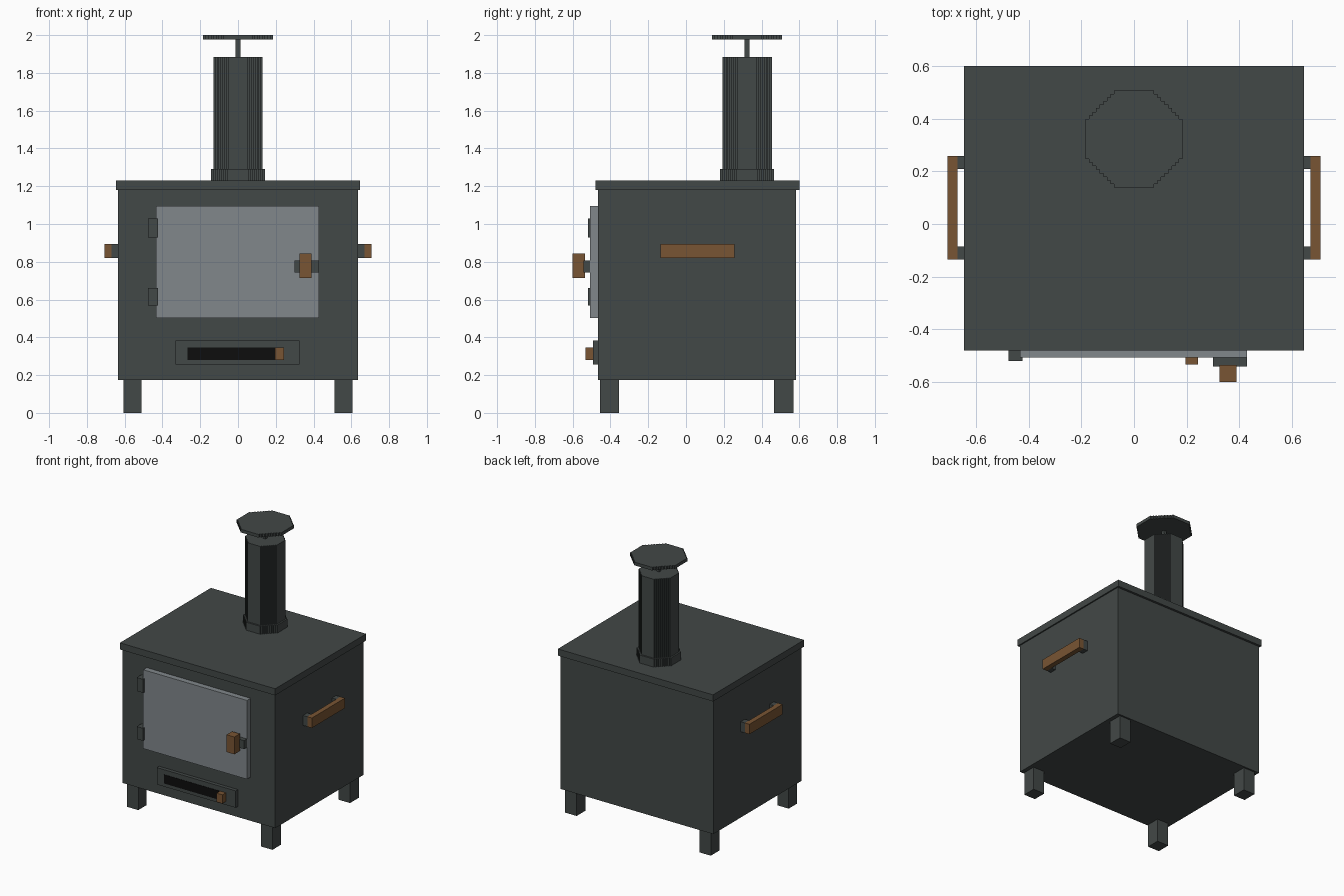
import bpy
import bmesh
from mathutils import Matrix, Vector

default = bpy.data.objects.get("Cube")
if default:
    bpy.data.objects.remove(default, do_unlink=True)


def material(name, rgb):
    m = bpy.data.materials.new(name)
    m.use_nodes = True
    m.diffuse_color = (*rgb, 1)
    m.node_tree.nodes["Principled BSDF"].inputs["Base Color"].default_value = (*rgb, 1)
    return m


iron = material("dark iron", (0.055, 0.065, 0.063))
glass = material("grey glass", (0.22, 0.245, 0.26))
wood = material("brown wood", (0.19, 0.09, 0.033))
black = material("black slot", (0.004, 0.004, 0.004))


def finish(name, bm, mat):
    bmesh.ops.recalc_face_normals(bm, faces=bm.faces)
    mesh = bpy.data.meshes.new(name)
    bm.to_mesh(mesh)
    bm.free()
    mesh.materials.append(mat)
    obj = bpy.data.objects.new(name, mesh)
    bpy.context.collection.objects.link(obj)
    return obj


def box(name, x, y, z, mat):
    """Box from its (low, high) range on each axis."""
    low, high = (Vector(p) for p in zip(x, y, z))
    bm = bmesh.new()
    place = Matrix.Translation((low + high) / 2) @ Matrix.Diagonal((*(high - low), 1))
    bmesh.ops.create_cube(bm, size=1, matrix=place)
    return finish(name, bm, mat)


def stepped_octagon(name, radius, z, steps=8, centre_y=0.323):
    """Octagonal prism whose diagonal sides are small stairs."""
    flat = radius * 0.41
    d = (radius - flat) / steps
    corner = []
    for i in range(steps + 1):
        corner.append((radius - i * d, flat + i * d))
        if i < steps:
            corner.append((radius - (i + 1) * d, flat + i * d))
    outline = []
    for _ in range(4):
        outline += corner
        corner = [(-y, x) for x, y in corner]
    bm = bmesh.new()
    base = bm.faces.new([bm.verts.new((x, y + centre_y, z[0])) for x, y in outline])
    grown = bmesh.ops.extrude_face_region(bm, geom=[base], use_keep_orig=True)
    top = [v for v in grown["geom"] if isinstance(v, bmesh.types.BMVert)]
    bmesh.ops.translate(bm, verts=top, vec=(0, 0, z[1] - z[0]))
    return finish(name, bm, iron)


# Firebox and top plate
box("firebox", (-0.635, 0.635), (-0.465, 0.583), (0.175, 1.18), iron)
box("top_plate", (-0.645, 0.645), (-0.48, 0.6), (1.18, 1.23), iron)

# Legs and side handles, mirrored left and right
for side, s in (("left", 1), ("right", -1)):
    def span(a, b):
        return sorted((s * a, s * b))

    for end, y in (("front", (-0.455, -0.355)), ("back", (0.465, 0.57))):
        box(f"{end}_{side}_leg", span(0.51, 0.605), y, (0, 0.175), iron)
    for end, y in (("front", (-0.135, -0.085)), ("back", (0.208, 0.258))):
        box(f"{side}_handle_{end}_bracket", span(0.635, 0.67), y, (0.82, 0.895), iron)
    box(f"{side}_handle", span(0.67, 0.708), (-0.135, 0.258), (0.82, 0.895), wood)

# Door with hinges and latch
box("door", (-0.433, 0.43), (-0.507, -0.465), (0.503, 1.095), glass)
for name, z in (("upper_hinge", (0.928, 1.03)), ("lower_hinge", (0.568, 0.662))):
    box(name, (-0.477, -0.424), (-0.52, -0.465), z, iron)
box("latch_bracket", (0.3, 0.43), (-0.542, -0.507), (0.743, 0.806), iron)
box("latch_grip", (0.325, 0.39), (-0.6, -0.535), (0.715, 0.845), wood)

# Air vent below the door
box("vent_frame", (-0.33, 0.325), (-0.492, -0.465), (0.255, 0.382), iron)
box("vent_slot", (-0.267, 0.24), (-0.495, -0.491), (0.28, 0.346), black)
box("vent_knob", (0.195, 0.243), (-0.533, -0.492), (0.28, 0.346), wood)

# Chimney
stepped_octagon("chimney_collar", 0.143, (1.23, 1.29))
stepped_octagon("chimney_pipe", 0.131, (1.29, 1.883))
box("cap_stem", (-0.012, 0.012), (0.311, 0.335), (1.883, 1.976), iron)
stepped_octagon("chimney_cap", 0.185, (1.976, 2.0))
